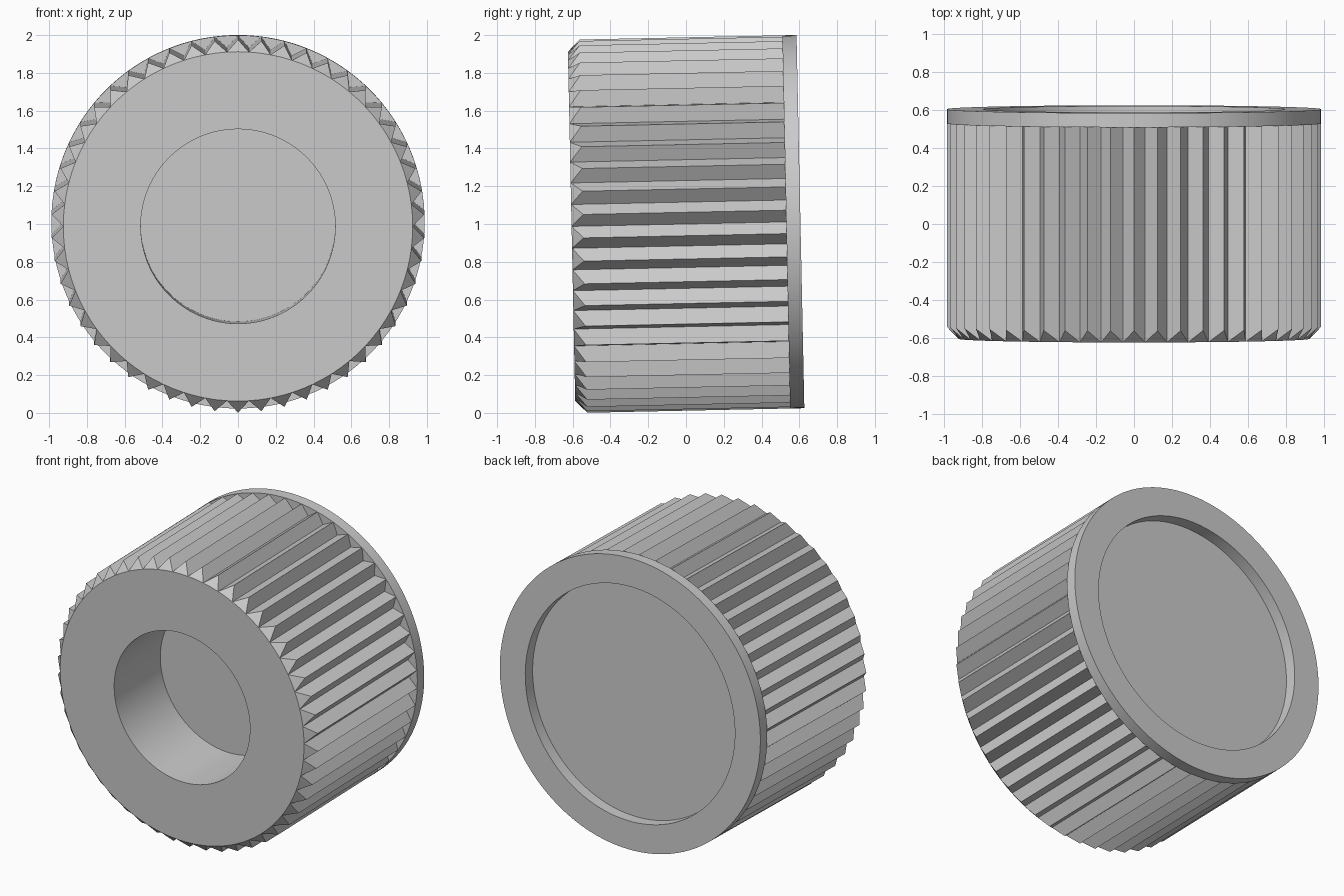
import bpy
import bmesh
from math import sin, cos, pi, radians
from mathutils import Matrix

if "Cube" in bpy.data.objects:
    bpy.data.objects.remove(bpy.data.objects["Cube"])

TEETH = 50
R_TIP, R_VALLEY, R_BORE, R_RECESS = 0.988, 0.925, 0.515, 0.795
FRONT, BACK, FLANGE = -0.606, 0.606, 0.531
TILT = radians(1.2)

grey = bpy.data.materials.new("plain_grey")
grey.use_nodes = True
colour = (0.6, 0.6, 0.6, 1)
grey.diffuse_color = colour
grey.node_tree.nodes["Principled BSDF"].inputs["Base Color"].default_value = colour


def turned_part(name, rings, steps, cap_first=False, cap_last=False):
    """Skin rings around the y axis; each ring is (y, r) for even and odd points."""
    bm = bmesh.new()
    loops = []
    for even, odd in rings:
        loop = []
        for i in range(steps):
            y, r = odd if i % 2 else even
            a = 2 * pi * i / steps
            loop.append(bm.verts.new((r * sin(a), y, r * cos(a))))
        loops.append(loop)
    for a, b in zip(loops, loops[1:]):
        for i in range(steps):
            j = (i + 1) % steps
            bm.faces.new((a[i], a[j], b[j], b[i]))
    if cap_first:
        bm.faces.new(loops[0])
    if cap_last:
        bm.faces.new(loops[-1])
    bmesh.ops.remove_doubles(bm, verts=bm.verts, dist=0.0001)
    bmesh.ops.recalc_face_normals(bm, faces=bm.faces)
    # Slight backward lean, centred above the ground
    bm.transform(Matrix.Translation((0, 0, 1)) @ Matrix.Rotation(TILT, 4, "X"))
    mesh = bpy.data.meshes.new(name)
    bm.to_mesh(mesh)
    bm.free()
    mesh.materials.append(grey)
    obj = bpy.data.objects.new(name, mesh)
    bpy.context.collection.objects.link(obj)
    bpy.ops.object.select_all(action="DESELECT")
    obj.select_set(True)
    bpy.context.view_layer.objects.active = obj
    bpy.ops.object.shade_smooth_by_angle(angle=radians(20))
    return obj


def plain(y, r):
    return (y, r), (y, r)


# Grip: blind bore, front face, bevelled tooth ends, V-shaped ridges
turned_part("ridged_grip", [
    plain(FRONT + 0.5, R_BORE),
    plain(FRONT, R_BORE),
    plain(FRONT, R_VALLEY),
    ((FRONT + R_TIP - R_VALLEY, R_TIP), (FRONT, R_VALLEY)),
    ((FLANGE, R_TIP), (FLANGE, R_VALLEY)),
], TEETH * 2, cap_first=True)

# Back flange with a shallow round recess
turned_part("back_flange", [
    plain(FLANGE, R_VALLEY - 0.03),
    plain(FLANGE, R_TIP),
    plain(BACK, R_TIP),
    plain(BACK, R_RECESS),
    plain(BACK - 0.08, R_RECESS),
], 128, cap_last=True)
